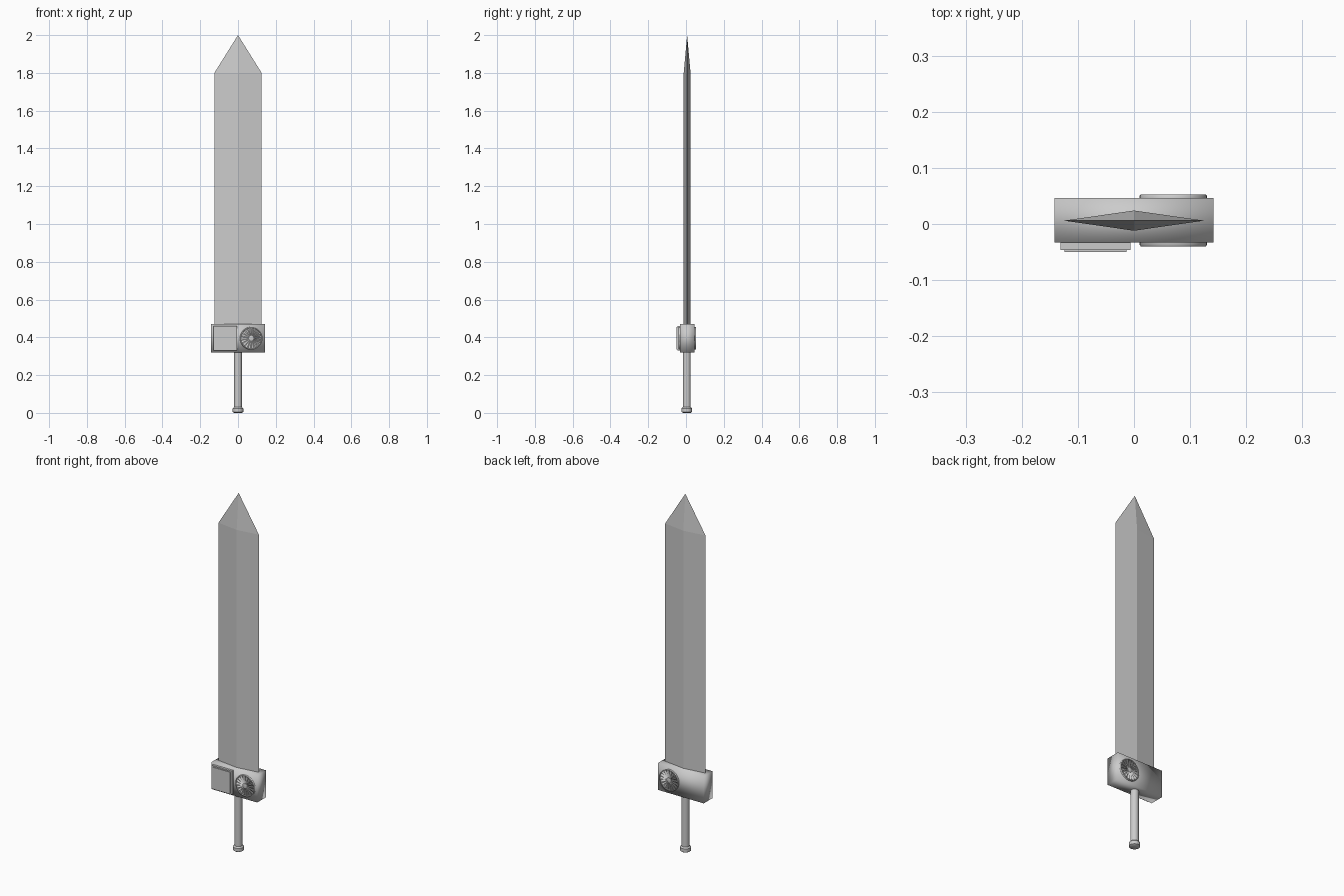
import bpy, bmesh, math
from mathutils import Matrix, Vector

cube = bpy.data.objects.get("Cube")
if cube:
    bpy.data.objects.remove(cube, do_unlink=True)

steel = bpy.data.materials.new("steel grey")
steel.use_nodes = True
steel.diffuse_color = (0.6, 0.6, 0.6, 1)
steel.node_tree.nodes["Principled BSDF"].inputs["Base Color"].default_value = (0.6, 0.6, 0.6, 1)

MID = 0.006  # depth of the sword's centre plane


def finish(name, bm, smooth=False):
    bmesh.ops.recalc_face_normals(bm, faces=bm.faces)
    mesh = bpy.data.meshes.new(name)
    bm.to_mesh(mesh)
    bm.free()
    mesh.materials.append(steel)
    for p in mesh.polygons:
        p.use_smooth = smooth
    obj = bpy.data.objects.new(name, mesh)
    bpy.context.collection.objects.link(obj)
    return obj


def box(name, low, high, smooth=False):
    bm = bmesh.new()
    low, high = Vector(low), Vector(high)
    size = high - low
    bmesh.ops.create_cube(bm, size=1, matrix=Matrix.Translation((low + high) / 2) @ Matrix.Diagonal((*size, 1)))
    return finish(name, bm, smooth)


def lathe(name, profile, place, sides=32, smooth=True):
    """Spin a (radius, height) profile about local z."""
    bm = bmesh.new()
    rings = []
    for r, h in profile:
        rings.append([bm.verts.new((r * math.cos(a), r * math.sin(a), h))
                      for a in (math.tau * i / sides for i in range(sides))])
    for a, b in zip(rings, rings[1:]):
        for i in range(sides):
            j = (i + 1) % sides
            bm.faces.new((a[i], a[j], b[j], b[i]))
    bm.faces.new(rings[0])
    bm.faces.new(rings[-1])
    bm.transform(place)
    obj = finish(name, bm, smooth)
    if smooth:
        bpy.ops.object.select_all(action='DESELECT')
        obj.select_set(True)
        bpy.context.view_layer.objects.active = obj
        bpy.ops.object.shade_smooth_by_angle(angle=math.radians(40))
    return obj


# Blade: diamond section running up to a point
bm = bmesh.new()
section = [(0.125, 0), (0, 0.018), (-0.125, 0), (0, -0.018)]
base, shoulder = [[bm.verts.new((x, MID + y, z)) for x, y in section] for z in (0.44, 1.8)]
tip = bm.verts.new((0, MID, 2))
bm.faces.new(base)
for i in range(4):
    j = (i + 1) % 4
    bm.faces.new((base[i], base[j], shoulder[j], shoulder[i]))
    bm.faces.new((shoulder[i], shoulder[j], tip))
finish("blade", bm)

# Guard block, softly shaded over its corners
box("guard", (-0.142, -0.033, 0.32), (0.142, 0.046, 0.47), smooth=True)

# Raised square panel with a slightly stepped face
box("guard_panel", (-0.131, -0.046, 0.329), (-0.006, -0.03, 0.461))
box("guard_panel_face", (-0.124, -0.05, 0.336), (-0.013, -0.04, 0.454))

# Grip and pommel
upright = Matrix.Translation((0, MID - 0.002, 0))
lathe("grip", [(0.021, 0.02), (0.021, 0.33)], upright, 24)
lathe("pommel", [(0.02, 0), (0.028, 0.005), (0.028, 0.024), (0.021, 0.031)], upright, 24)


# Turbine wheels: open rim, hub and pitched vanes
def turbine(side, y, angle):
    place = Matrix.Translation((0.07, y, 0.395)) @ Matrix.Rotation(angle, 4, 'X')
    lathe(side + "_turbine_rim",
          [(0.06, -0.003), (0.06, 0.004), (0.058, 0.007), (0.055, 0.007), (0.054, 0.0005)], place, 40)
    lathe(side + "_turbine_hub", [(0.014, 0), (0.014, 0.006), (0.011, 0.007)], place, 20)
    bm = bmesh.new()
    count = 18
    for i in range(count):
        turn = place @ Matrix.Rotation(math.tau * i / count, 4, 'Z')
        quad = [(0.012, -0.0015, 0.001), (0.055, -0.007, 0.001),
                (0.055, 0.005, 0.0065), (0.012, 0.0015, 0.0065)]
        top = [bm.verts.new(turn @ Vector(p)) for p in quad]
        foot = [bm.verts.new(turn @ Vector((x, v, 0.0005))) for x, v, _ in quad]
        bm.faces.new(top)
        for a in range(4):
            b = (a + 1) % 4
            bm.faces.new((top[a], top[b], foot[b], foot[a]))
    finish(side + "_turbine_vanes", bm)


turbine("front", -0.033, math.pi / 2)
turbine("back", 0.046, -math.pi / 2)
